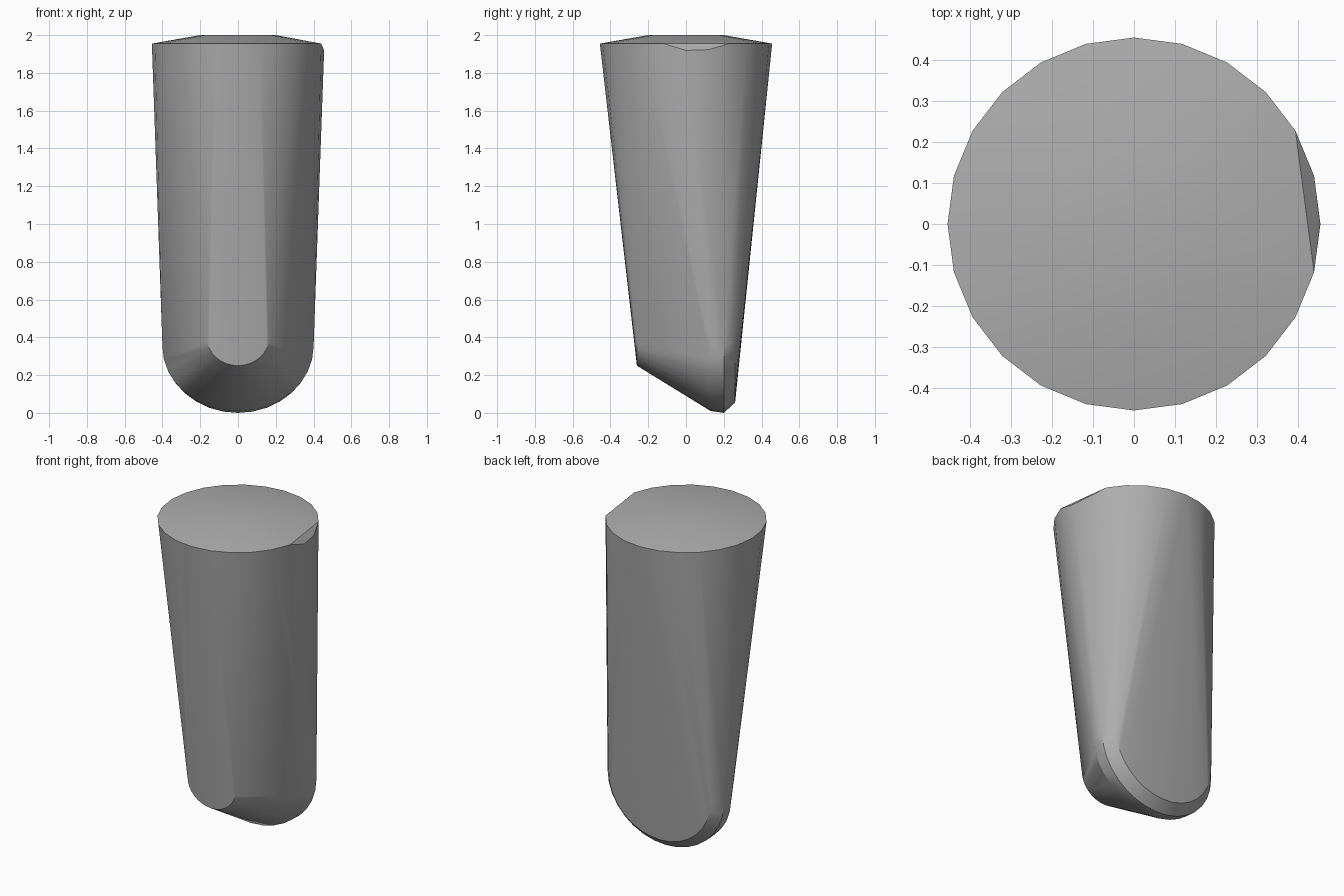
import bpy, bmesh, math

cube = bpy.data.objects.get("Cube")
if cube:
    bpy.data.objects.remove(cube, do_unlink=True)

grey = bpy.data.materials.new("plain grey")
grey.use_nodes = True
colour = (0.42, 0.42, 0.42, 1)
grey.diffuse_color = colour
grey.node_tree.nodes["Principled BSDF"].inputs["Base Color"].default_value = colour


def ring(radius, z, count=24):
    """Horizontal circle of points."""
    angles = [math.tau * i / count for i in range(count)]
    return [(radius * math.cos(a), radius * math.sin(a), z) for a in angles]


def arch(y, half_width, bottom, centre, count=16):
    """Lower half of an upright ellipse, facing front."""
    angles = [math.pi * i / count for i in range(count + 1)]
    return [(half_width * math.cos(a), y, centre - (centre - bottom) * math.sin(a))
            for a in angles]


def chip(point):
    """Lower the rim where its left edge is worn away."""
    x, y, z = point
    if x > 0.4 and -0.1 < y < 0.22:
        z -= 0.04 - 0.1 * abs(y - 0.04)
    return x, y, z


# Rim, shallow crown and the rounded wedge tip
points = [chip(p) for p in ring(0.456, 1.955)]
points += ring(0.2, 2.0, 12)
points += arch(-0.26, 0.165, 0.25, 0.40)
points += arch(0.13, 0.40, 0.01, 0.35)
points += arch(0.20, 0.40, 0.0, 0.36)
points += arch(0.26, 0.35, 0.055, 0.38)

# Skin wrapped around the outlines
bm = bmesh.new()
for p in points:
    bm.verts.new(p)
hull = bmesh.ops.convex_hull(bm, input=bm.verts[:])
loose = {g for g in hull["geom_interior"] + hull["geom_unused"]
         if isinstance(g, bmesh.types.BMVert)}
bmesh.ops.delete(bm, geom=list(loose), context="VERTS")
bmesh.ops.recalc_face_normals(bm, faces=bm.faces[:])

mesh = bpy.data.meshes.new("tapered_peg")
bm.to_mesh(mesh)
bm.free()
mesh.materials.append(grey)
peg = bpy.data.objects.new("tapered_peg", mesh)
bpy.context.collection.objects.link(peg)

bpy.context.view_layer.objects.active = peg
peg.select_set(True)
bpy.ops.object.shade_smooth_by_angle(angle=math.radians(30))
